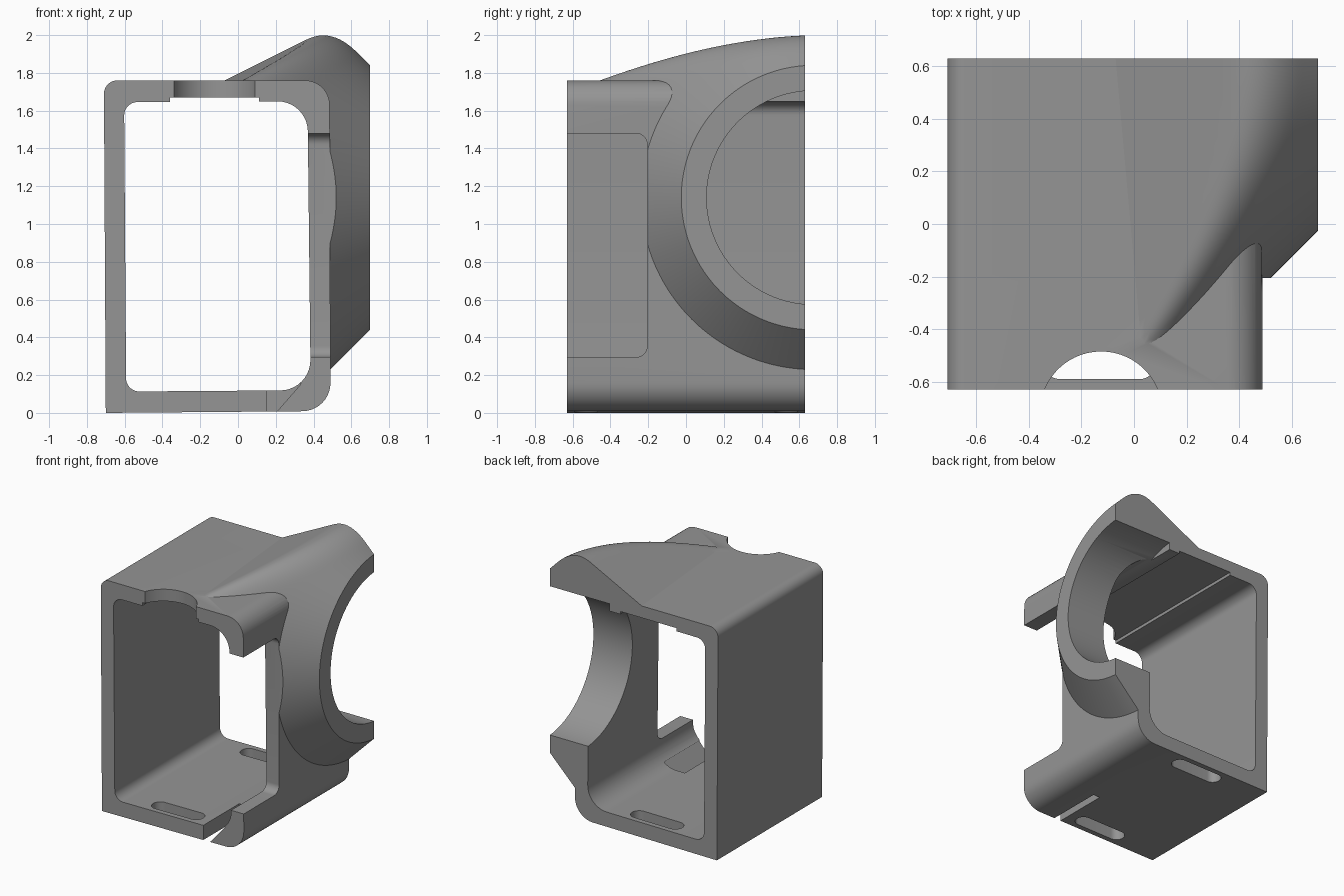
import bpy, bmesh, math
from mathutils import Vector

if "Cube" in bpy.data.objects:
    bpy.data.objects.remove(bpy.data.objects["Cube"])

YC, ZC, CONE = 0.675, 1.14, 1.40   # port axis (along x) and flank cone size
BACK = 0.63

grey = bpy.data.materials.new("plain grey")
grey.diffuse_color = (0.3, 0.3, 0.3, 1)
grey.use_nodes = True
grey.node_tree.nodes["Principled BSDF"].inputs["Base Color"].default_value = grey.diffuse_color


def rounded(corners, seg=10):
    """Closed outline from (u, v, radius) corners."""
    out, n = [], len(corners)
    for i, (u, v, r) in enumerate(corners):
        p = Vector((u, v))
        if r == 0:
            out.append(p)
            continue
        a = (Vector(corners[i - 1][:2]) - p).normalized()
        b = (Vector(corners[(i + 1) % n][:2]) - p).normalized()
        half = a.angle(b) / 2
        c = p + (a + b).normalized() * (r / math.sin(half))
        t = r / math.tan(half)
        s, e = p + a * t - c, p + b * t - c
        sweep = s.angle(e)
        for k in range(seg + 1):
            f = k / seg
            out.append(c + (s * math.sin((1 - f) * sweep) + e * math.sin(f * sweep)) / math.sin(sweep))
    return out


def loft(name, rings):
    """Closed solid through rings of matching points."""
    bm = bmesh.new()
    vs = [[bm.verts.new(p) for p in ring] for ring in rings]
    n = len(vs[0])
    for a, b in zip(vs, vs[1:]):
        for i in range(n):
            j = (i + 1) % n
            bm.faces.new((a[i], a[j], b[j], b[i]))
    bm.faces.new(vs[0][::-1])
    bm.faces.new(vs[-1])
    bmesh.ops.recalc_face_normals(bm, faces=bm.faces)
    me = bpy.data.meshes.new(name)
    bm.to_mesh(me)
    bm.free()
    me.materials.append(grey)
    ob = bpy.data.objects.new(name, me)
    bpy.context.collection.objects.link(ob)
    return ob


def prism(name, outline, axis, lo, hi):
    """Extrude an outline along x, y or z."""
    place = {"x": lambda u, v, w: (w, u, v),
             "y": lambda u, v, w: (u, w, v),
             "z": lambda u, v, w: (u, v, w)}[axis]
    return loft(name, [[place(p[0], p[1], w) for p in outline] for w in (lo, hi)])


def rect(u0, u1, v0, v1, r=0):
    return rounded([(u0, v0, r), (u1, v0, r), (u1, v1, r), (u0, v1, r)])


def circle(u, v, r, n=96):
    return [(u + r * math.cos(2 * math.pi * i / n), v + r * math.sin(2 * math.pi * i / n)) for i in range(n)]


def combine(body, tool, op):
    m = body.modifiers.new(op, "BOOLEAN")
    m.operation, m.solver, m.object = op, "EXACT", tool
    bpy.context.view_layer.objects.active = body
    bpy.ops.object.modifier_apply(modifier=m.name)
    bpy.data.objects.remove(tool)


# Outer housing block
body = prism("housing", rounded([(-0.70, 0, 0), (0.49, 0.01, 0.15), (0.485, 1.76, 0.13), (-0.71, 1.76, 0.07)]),
             "y", -BACK, 0.9)


# Flared port: a cone blended under a sloping top plane
def smin(a, b, k=0.2):
    h = max(k - abs(a - b), 0) / k
    return min(a, b) - h * h * k / 4


def flare_ring(x, n=160):
    ring, r = [], CONE - x
    for i in range(n):
        t = 2 * math.pi * i / n
        y = max(YC - r * math.sin(t), -0.62)
        z = ZC + r * math.cos(t)
        plane = 1.76 + 0.5 * (x + 0.07 - 0.09 * (BACK - y))
        ring.append((x, y, max(smin(z, plane), 0.2)))
    return ring


flare = loft("flare", [flare_ring(0.70 - 0.02 * i) for i in range(41)])
combine(body, flare, "UNION")

# Hollow interior, ceiling recess and flat back
cuts = [
    prism("interior", rounded([(-0.592, 0.113, 0.07), (0.385, 0.12, 0.16), (0.368, 1.65, 0.16), (-0.603, 1.645, 0.07)]),
          "y", -1, 1.2),
    prism("ceiling_recess", rect(-0.36, 0.11, 1.5, 1.67), "y", -1, 1.2),
    prism("back_trim", rect(-2, 2, -1, 3), "y", BACK, 4),
    # Round port, side window and top notch
    prism("port", circle(YC, ZC, 0.566), "x", 0.2, 1),
    prism("window", rect(-1, -0.205, 0.295, 1.48, 0.06), "x", 0.2, 1),
    prism("notch", circle(-0.125, -0.717, 0.232), "z", 1.55, 2.2),
    # Slanted slit in the floor
    prism("slit", [(0.15, -0.1), (0.10 + 0.02, -0.1)][:1] + [(0.11, -0.1), (0.20, 0.0), (0.335, 0.155), (0.15, 0.155)][1:],
          "y", -1, -0.2),
]
# Floor slots
for side in (-1, 1):
    y = 0.53 * side
    cuts.append(prism("slot", rect(-0.34, 0.08, y - 0.06, y + 0.06, 0.058), "z", -0.2, 0.2))
for c in cuts:
    combine(body, c, "DIFFERENCE")

body.data.materials.clear()
body.data.materials.append(grey)
for p in body.data.polygons:
    p.material_index = 0
bpy.ops.object.select_all(action="DESELECT")
body.select_set(True)
bpy.context.view_layer.objects.active = body
bpy.ops.object.shade_smooth_by_angle(angle=math.radians(25))
